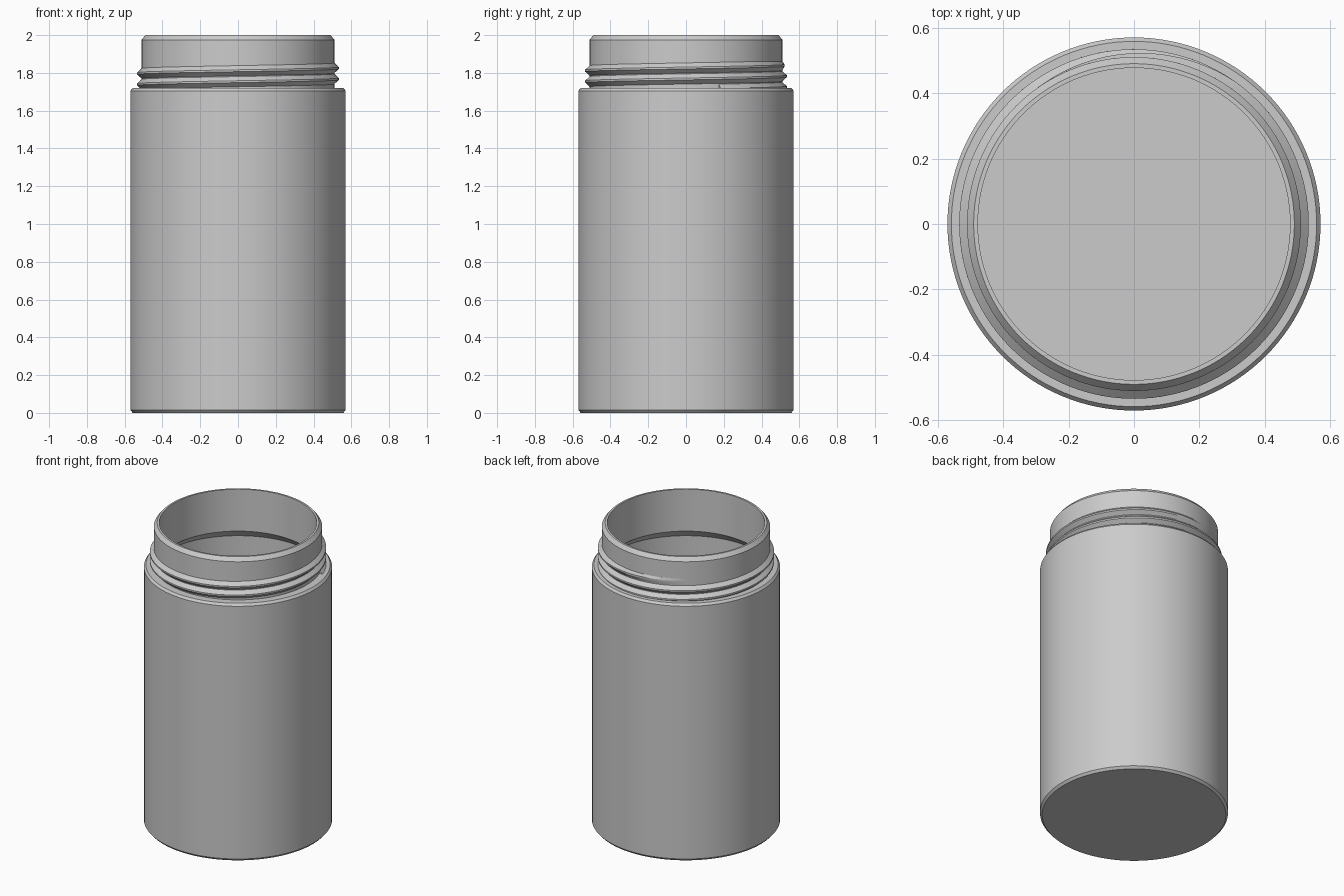
import bpy, bmesh, math

if "Cube" in bpy.data.objects:
    bpy.data.objects.remove(bpy.data.objects["Cube"])

SEG = 128
grey = bpy.data.materials.new("light_grey")
grey.diffuse_color = (0.6, 0.6, 0.6, 1)
grey.use_nodes = True
grey.node_tree.nodes["Principled BSDF"].inputs["Base Color"].default_value = grey.diffuse_color


def finish(bm, name):
    """Clean the mesh, link it and smooth it with sharp edges kept."""
    bmesh.ops.remove_doubles(bm, verts=bm.verts, dist=1e-5)
    bmesh.ops.recalc_face_normals(bm, faces=bm.faces)
    me = bpy.data.meshes.new(name)
    bm.to_mesh(me)
    bm.free()
    me.materials.append(grey)
    ob = bpy.data.objects.new(name, me)
    bpy.context.collection.objects.link(ob)
    bpy.ops.object.select_all(action='DESELECT')
    ob.select_set(True)
    bpy.context.view_layer.objects.active = ob
    bpy.ops.object.shade_smooth_by_angle(angle=math.radians(25))
    return ob


# Hollow jar body: outer wall, shoulder, neck, rim, then the inside back down
profile = [(0, 0), (0.557, 0), (0.57, 0.015), (0.57, 1.705), (0.558, 1.72),
           (0.51, 1.72), (0.51, 1.975), (0.49, 2.0), (0.477, 2.0),
           (0.477, 1.72), (0.54, 1.66), (0.54, 0.03), (0, 0.03)]
bm = bmesh.new()
verts = [bm.verts.new((r, 0, z)) for r, z in profile]
edges = [bm.edges.new(p) for p in zip(verts, verts[1:])]
bmesh.ops.spin(bm, geom=verts + edges, cent=(0, 0, 0), axis=(0, 0, 1),
               angle=math.tau, steps=SEG, use_merge=False)
finish(bm, "jar_body")

# Screw thread: a ridge section swept up the neck, fading out at the top end
PITCH, Z0 = 0.058, 1.826
START, END, FADE = -700, 125, 70
bm = bmesh.new()
rings = []
steps = int((END - START) / 360 * SEG)
for i in range(steps + 1):
    deg = START + (END - START) * i / steps
    a = math.radians(deg)
    k = min(1, max(0.02, (END - deg) / FADE))
    z = Z0 + PITCH * deg / 360
    ring = []
    for r, dz in ((0.505, -0.028), (0.51, -0.027), (0.51 + 0.024 * k, -0.005),
                  (0.51 + 0.024 * k, 0.005), (0.51, 0.027), (0.505, 0.028)):
        h = min(1.861, max(1.705, z + dz))
        ring.append(bm.verts.new((r * math.cos(a), r * math.sin(a), h)))
    rings.append(ring)
for a, b in zip(rings, rings[1:]):
    for j in range(6):
        n = (j + 1) % 6
        bm.faces.new((a[j], a[n], b[n], b[j]))
bm.faces.new(rings[0])
bm.faces.new(rings[-1])
finish(bm, "screw_thread")
